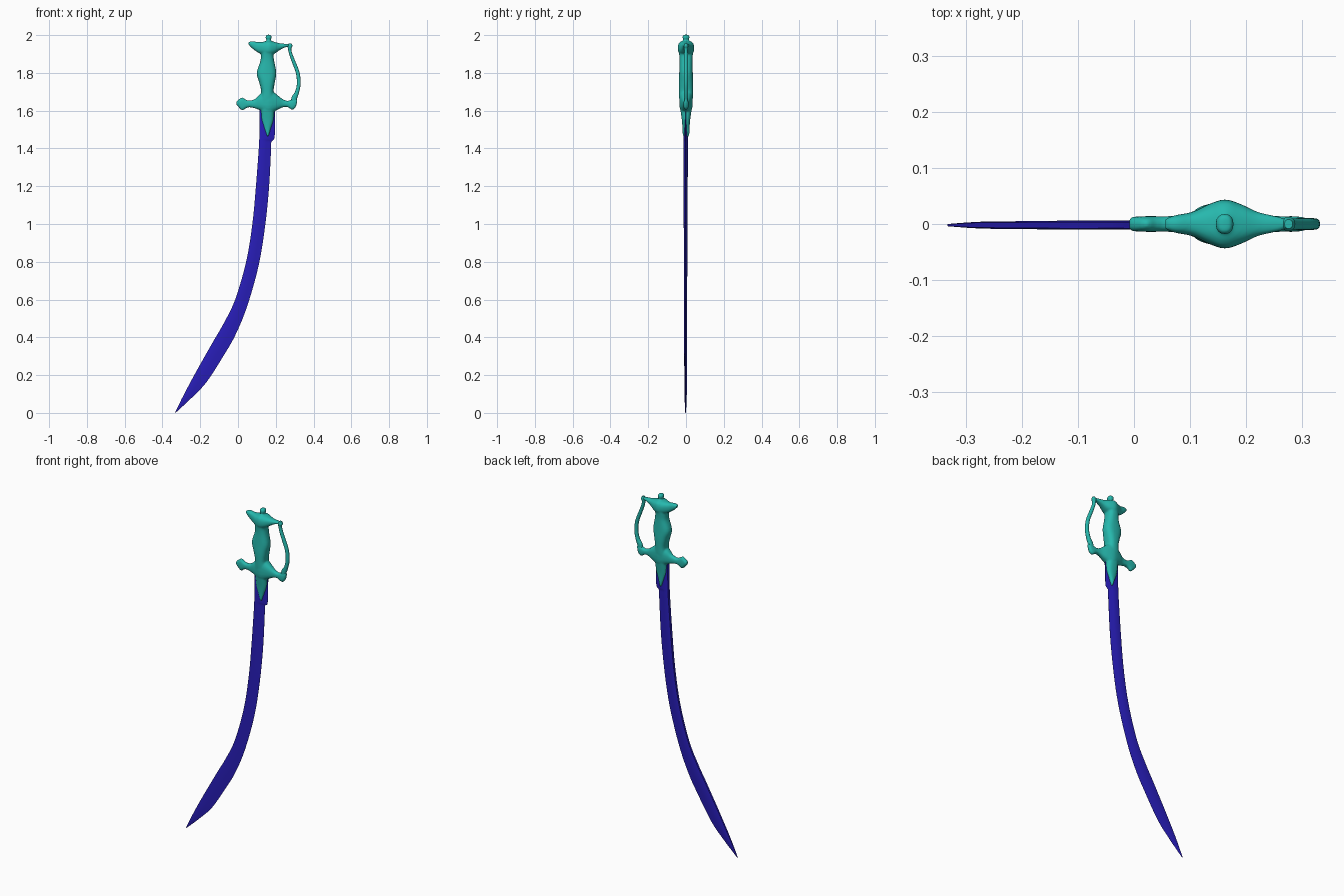
import bpy, bmesh, math


def smooth_rows(rows, steps):
    """Catmull-Rom interpolation between the given cross-section rows."""
    out = []
    for i in range(len(rows) - 1):
        p0, p1, p2 = rows[max(i - 1, 0)], rows[i], rows[i + 1]
        p3 = rows[min(i + 2, len(rows) - 1)]
        for s in range(steps):
            t = s / steps
            out.append([0.5 * (2 * b + (c - a) * t + (2 * a - 5 * b + 4 * c - d) * t * t
                               + (3 * b - a - 3 * c + d) * t ** 3)
                        for a, b, c, d in zip(p0, p1, p2, p3)])
    return out + [list(rows[-1])]


def loft(bm, rows, section, steps=4, y=0.0):
    """Rows are (x1, z1, x2, z2, half depth): both outline edges plus thickness."""
    rings = []
    for x1, z1, x2, z2, d in smooth_rows(rows, steps):
        rings.append([bm.verts.new(((x1 + x2) / 2 + u * (x2 - x1) / 2, y + v * d,
                                    (z1 + z2) / 2 + u * (z2 - z1) / 2)) for u, v in section])
    n = len(section)
    for r, s in zip(rings, rings[1:]):
        for i in range(n):
            bm.faces.new((r[i], r[(i + 1) % n], s[(i + 1) % n], s[i]))
    bm.faces.new(rings[0])
    bm.faces.new(rings[-1])


def finish(bm, name, mat):
    bmesh.ops.recalc_face_normals(bm, faces=bm.faces)
    mesh = bpy.data.meshes.new(name)
    bm.to_mesh(mesh)
    bm.free()
    mesh.materials.append(mat)
    ob = bpy.data.objects.new(name, mesh)
    bpy.context.collection.objects.link(ob)
    bpy.ops.object.select_all(action='DESELECT')
    ob.select_set(True)
    bpy.context.view_layer.objects.active = ob
    bpy.ops.object.shade_smooth_by_angle(angle=math.radians(40))
    return ob


def material(name, color):
    m = bpy.data.materials.new(name)
    m.diffuse_color = color
    return m


def power(c):
    return math.copysign(abs(c) ** 0.8, c)


def upright(rows):   # (z, left x, right x, half depth)
    return [(a, z, b, z, d) for z, a, b, d in rows]


def sideways(rows):  # (x, low z, high z, half depth)
    return [(x, a, x, b, d) for x, a, b, d in rows]


steel = material("blade_blue", (0.022, 0.013, 0.5, 1))
teal = material("hilt_teal", (0.02, 0.48, 0.42, 1))
angles = [2 * math.pi * i / 24 for i in range(24)]
rounded = [(power(math.cos(a)), power(math.sin(a))) for a in angles]
wedge = [(-1, -0.7), (-0.5, -1), (0.2, -0.62), (1, -0.03),
         (1, 0.03), (0.2, 0.62), (-0.5, 1), (-1, 0.7)]

# Curved blade: thick spine on the inner curve, cutting edge on the outer
bm = bmesh.new()
loft(bm, [
    (0.115, 1.63, 0.195, 1.63, 0.012), (0.114, 1.53, 0.195, 1.53, 0.012),
    (0.113, 1.46, 0.193, 1.455, 0.012), (0.112, 1.44, 0.177, 1.435, 0.012),
    (0.110, 1.40, 0.175, 1.395, 0.012), (0.095, 1.20, 0.164, 1.19, 0.011),
    (0.076, 1.00, 0.143, 0.985, 0.010), (0.043, 0.80, 0.108, 0.775, 0.009),
    (-0.015, 0.60, 0.047, 0.56, 0.008), (-0.075, 0.475, -0.015, 0.41, 0.008),
    (-0.130, 0.38, -0.075, 0.305, 0.008), (-0.215, 0.23, -0.165, 0.165, 0.007),
    (-0.285, 0.10, -0.245, 0.08, 0.006), (-0.333, 0.003, -0.331, 0.0, 0.002),
], wedge, 5, -0.002)
finish(bm, "blade", steel)

# Hilt: overlapping lofts fused into one cast piece
bm = bmesh.new()
# grip running down into the pointed langet
loft(bm, upright([
    (1.955, .135, .190, .040), (1.92, .125, .195, .040), (1.895, .122, .188, .036),
    (1.86, .118, .192, .034), (1.80, .099, .203, .036), (1.75, .112, .195, .038),
    (1.70, .123, .188, .037), (1.65, .115, .197, .035), (1.60, .120, .192, .029),
    (1.55, .123, .188, .022), (1.51, .135, .176, .019), (1.475, .149, .165, .018),
    (1.462, .153, .160, .014)]), rounded)
# boat-shaped pommel
loft(bm, sideways([
    (.056, 1.95, 1.962, .010), (.075, 1.930, 1.968, .016), (.105, 1.908, 1.963, .022),
    (.135, 1.895, 1.965, .036), (.162, 1.890, 1.972, .044), (.19, 1.900, 1.965, .036),
    (.22, 1.920, 1.957, .022), (.25, 1.935, 1.954, .015), (.272, 1.938, 1.952, .010)]), rounded)
# top button
loft(bm, upright([
    (1.955, .135, .188, .022), (1.972, .151, .173, .014), (1.984, .146, .178, .018),
    (1.997, .148, .176, .017), (2.002, .153, .171, .012)]), rounded)
# crossguard with flared ends
loft(bm, sideways([
    (-.008, 1.632, 1.648, .011), (0, 1.622, 1.656, .013), (.022, 1.601, 1.670, .014),
    (.04, 1.612, 1.659, .014), (.06, 1.618, 1.653, .014), (.09, 1.612, 1.662, .017),
    (.12, 1.600, 1.690, .028), (.16, 1.580, 1.720, .036), (.20, 1.600, 1.690, .028),
    (.235, 1.617, 1.662, .017), (.262, 1.619, 1.652, .014), (.285, 1.605, 1.660, .014),
    (.303, 1.615, 1.665, .012), (.312, 1.640, 1.665, .009)]), rounded)
hilt = finish(bm, "hilt", teal)
fuse = hilt.modifiers.new("fuse", 'REMESH')
fuse.mode = 'VOXEL'
fuse.voxel_size = 0.004
fuse.use_smooth_shade = True
blend = hilt.modifiers.new("blend", 'SMOOTH')
blend.factor = 0.5
blend.iterations = 5

# Knuckle guard bowing from crossguard to pommel
bm = bmesh.new()
loft(bm, [
    (.280, 1.645, .304, 1.635, .010), (.285, 1.675, .311, 1.660, .011),
    (.302, 1.700, .322, 1.693, .011), (.312, 1.745, .332, 1.745, .010),
    (.306, 1.800, .325, 1.805, .010), (.288, 1.850, .305, 1.858, .010),
    (.272, 1.895, .288, 1.900, .010), (.265, 1.925, .282, 1.927, .010),
    (.263, 1.942, .288, 1.942, .012), (.269, 1.956, .283, 1.956, .008),
], rounded)
finish(bm, "knuckle_guard", teal)
